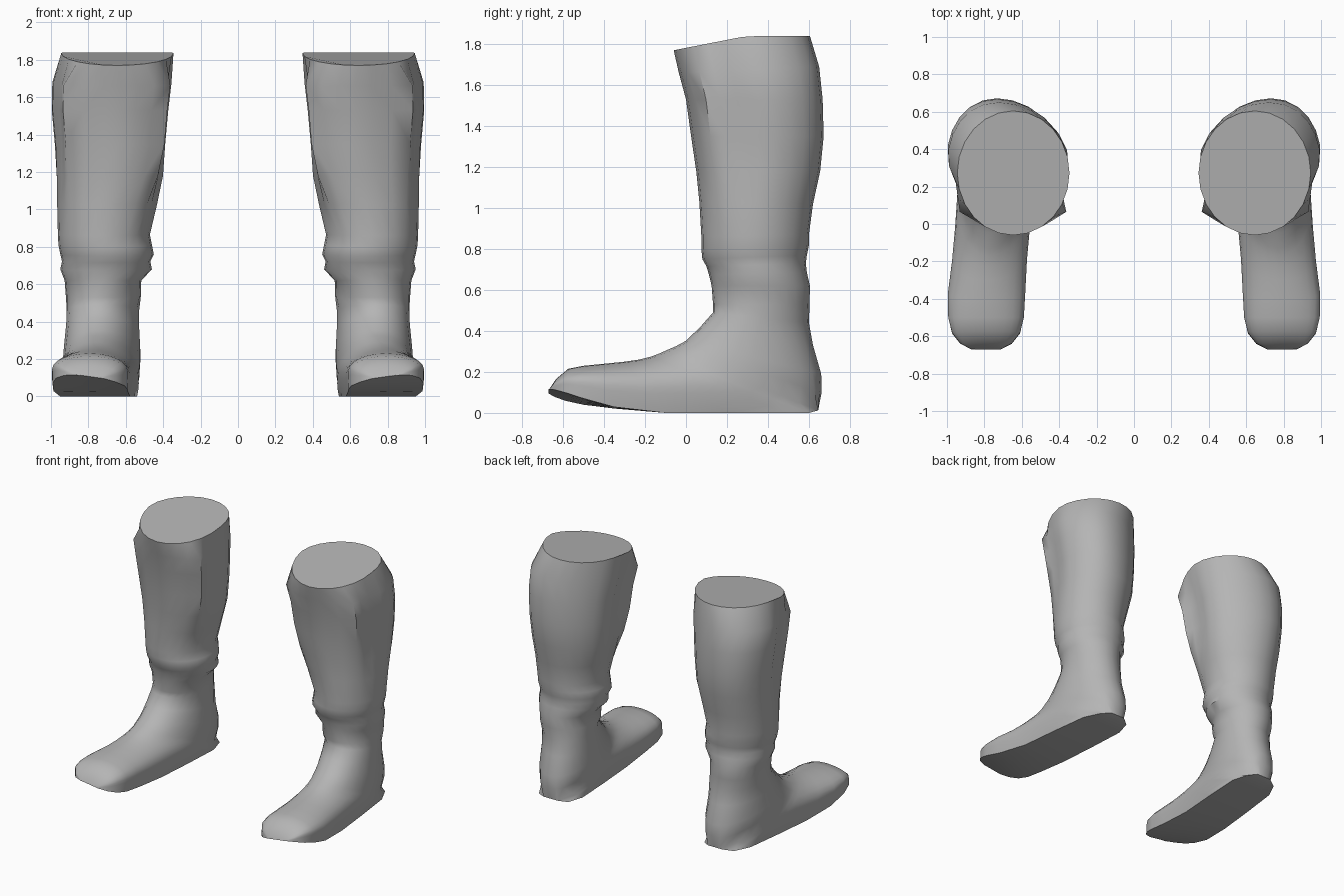
import bpy, bmesh, math

cube = bpy.data.objects.get("Cube")
if cube:
    bpy.data.objects.remove(cube, do_unlink=True)

# One plain grey for the whole pair
grey = bpy.data.materials.new("boot grey")
grey.use_nodes = True
colour = (0.46, 0.46, 0.46, 1)
grey.diffuse_color = colour
grey.node_tree.nodes["Principled BSDF"].inputs["Base Color"].default_value = colour

QUARTER = 6          # segments in a quarter of a ring
CORNER = 4           # ring step where the flat sole begins
RIM = 1.84           # highest level of the boot opening

# Fullness of the outer calf from front to back: a ridge, a groove, a bulge
FLANK = (1, 1.1, 1.2, 1.3, 1.05, .95, 1.02, 1.06, 1.06, 1.06, 1.06, 1.06, 1)

# Shaft rings: front y, front z, back y, back z, half width, centre x
SHAFT = [
    (-.06, 1.77, .605, 1.9, .3, .645),
    (-.035, 1.66, .65, 1.69, .31, .672),
    (0, 1.53, .667, 1.53, .303, .682),
    (.025, 1.35, .672, 1.35, .287, .682),
    (.05, 1.18, .655, 1.18, .28, .685),
    (.065, 1.03, .62, 1.02, .265, .7),
    (.075, .86, .6, .87, .246, .717),
    (.075, .8, .6, .82, .25, .71),
    (.08, .75, .59, .77, .25, .7),
    (.1, .715, .585, .73, .236, .705),
    (.112, .675, .59, .685, .245, .705),
    (.125, .62, .605, .62, .205, .722),
    (.132, .53, .603, .53, .2, .72),
]

# Foot rings: front y, front z, back y, back z, half width, sole flatness, sole half width
FOOT = [
    (.132, .49, .6, .44, .194, 0, 0),
    (.07, .42, .62, .33, .195, 0, 0),
    (0, .352, .66, .19, .202, 0, 0),
    (-.05, .325, .662, .1, .204, .25, .08),
    (-.09, .308, .645, .012, .204, 1, .06),
    (-.13, .29, .6, 0, .204, 1, .125),
    (-.17, .275, .48, 0, .204, 1, .172),
    (-.23, .26, .2, 0, .2, 1, .182),
    (-.3, .25, -.1, 0, .2, 1, .187),
    (-.4, .24, -.35, .025, .207, 1, .2),
    (-.5, .23, -.5, .055, .202, 1, .2),
    (-.575, .215, -.585, .078, .182, 1, .182),
    (-.635, .165, -.64, .095, .138, 1, .138),
    (-.67, .112, -.672, .106, .075, 1, .075),
]


def half_section(width, flat=0, sole=0):
    """Points (along, out) from the ring's front to its back or sole."""
    points = []
    for i in range(2 * QUARTER + 1):
        angle = math.pi / 2 * i / QUARTER
        along, out = math.cos(angle), width * math.sin(angle)
        k = i - QUARTER
        if k > 0 and flat:
            if k <= CORNER:
                f = k / CORNER
                a, o = -f, width + (sole - width) * f * f
            else:
                a, o = -1, sole * (QUARTER - k) / (QUARTER - CORNER)
            along += (a - along) * flat
            out += (o - out) * flat
        points.append((along, out))
    return points


def full_loop(half):
    """Outer half followed by the inner half."""
    return half + [(a, -o) for a, o in reversed(half[1:-1])]


def shaft_ring(fy, fz, by, bz, width, cx):
    calf = min(max((fz - .9) / .4, 0), 1) if fz < 1.75 else 0   # how far up the calf
    half = [(a, o * (1 + (full - 1) * calf))
            for (a, o), full in zip(half_section(width), FLANK)]
    for along, out in full_loop(half):
        t = (1 - along) / 2
        lean = .05 * calf * along * abs(along)      # calf leans outward at the back
        yield cx + out - lean, fy + (by - fy) * t, min(fz + (bz - fz) * t, RIM)


def foot_ring(fy, fz, by, bz, width, flat, sole):
    for along, out in full_loop(half_section(width, flat, sole)):
        t = (1 - along) / 2
        y = fy + (by - fy) * t
        axis = .755 - .09 * max(y, -.4)             # toes turn outward
        twist = .38 * out * t * max(-.3 - y, 0)     # sole lifts at the outer toe
        yield axis + out, y, fz + (bz - fz) * t + twist


def build_boot(name, side):
    bm = bmesh.new()
    outlines = [shaft_ring(*row) for row in SHAFT] + [foot_ring(*row) for row in FOOT]
    rings = [[bm.verts.new((side * x, y, z)) for x, y, z in line] for line in outlines]
    count = len(rings[0])
    for upper, lower in zip(rings, rings[1:]):
        for i in range(count):
            j = (i + 1) % count
            bm.faces.new((upper[i], upper[j], lower[j], lower[i]))
    # Closed opening and toe tip
    bm.faces.new(rings[0])
    bm.faces.new(rings[-1])
    bmesh.ops.recalc_face_normals(bm, faces=bm.faces)
    mesh = bpy.data.meshes.new(name)
    bm.to_mesh(mesh)
    bm.free()
    mesh.materials.append(grey)
    boot = bpy.data.objects.new(name, mesh)
    bpy.context.collection.objects.link(boot)
    bpy.ops.object.select_all(action="DESELECT")
    boot.select_set(True)
    bpy.context.view_layer.objects.active = boot
    bpy.ops.object.shade_smooth_by_angle(angle=math.radians(50))


build_boot("left_boot", 1)
build_boot("right_boot", -1)
